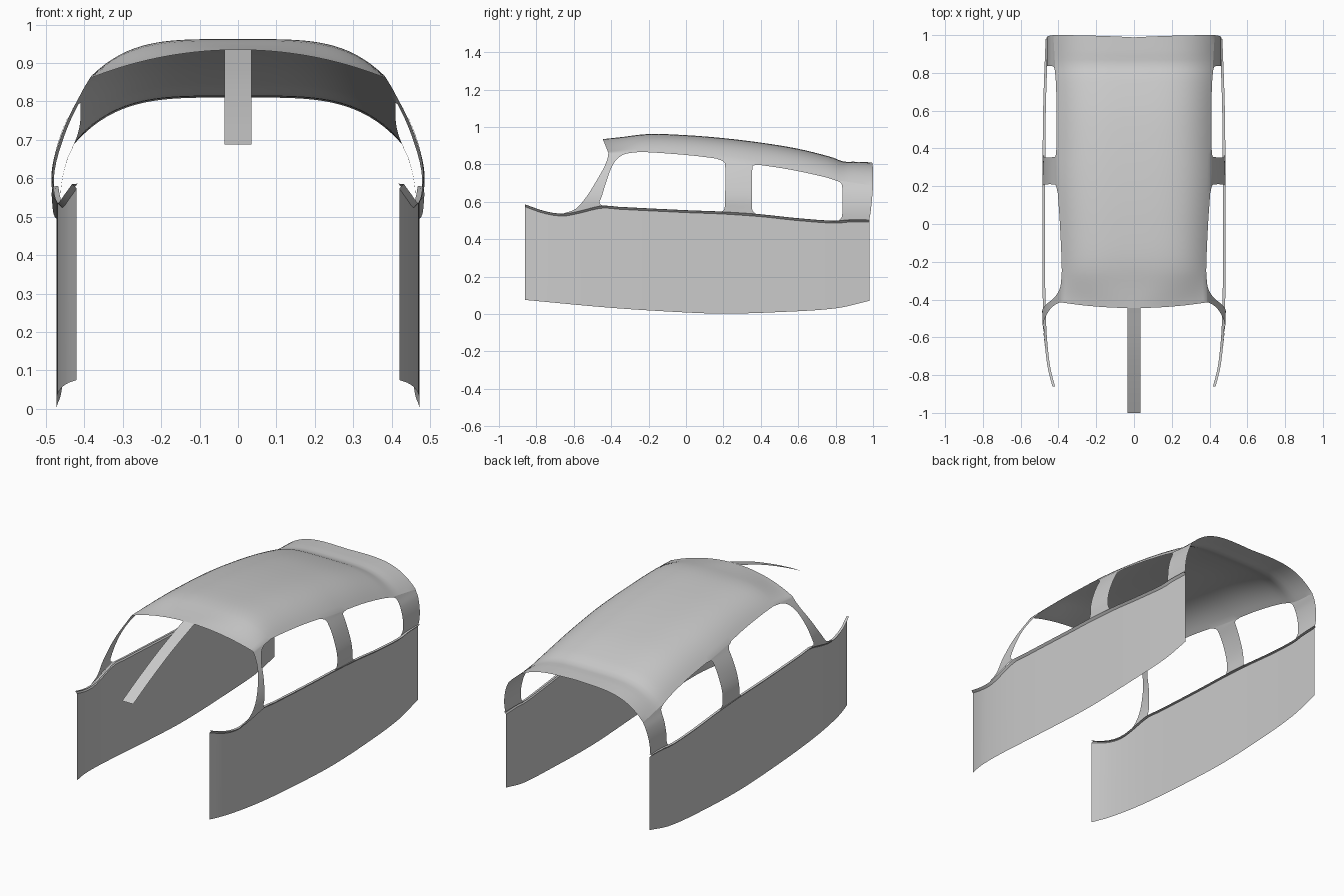
import bpy, bmesh

if "Cube" in bpy.data.objects:
    bpy.data.objects.remove(bpy.data.objects["Cube"])

def curve(pts):
    """Smooth interpolating function through (position, value) points."""
    n = len(pts)
    slope = []
    for i in range(n):
        a, b = pts[max(i - 1, 0)], pts[min(i + 1, n - 1)]
        slope.append((b[1] - a[1]) / (b[0] - a[0]))

    def f(s):
        s = min(max(s, pts[0][0]), pts[-1][0])
        i = 0
        while i < n - 2 and s > pts[i + 1][0]:
            i += 1
        (a, va), (b, vb) = pts[i], pts[i + 1]
        h = b - a
        t = (s - a) / h
        return ((2*t**3 - 3*t**2 + 1) * va + (t**3 - 2*t**2 + t) * h * slope[i]
                + (3*t**2 - 2*t**3) * vb + (t**3 - t**2) * h * slope[i + 1])
    return f

def smooth(a, b, v):
    t = min(max((v - a) / (b - a), 0), 1)
    return t * t * (3 - 2 * t)

def spread(a, b, n):
    return [a + (b - a) * i / n for i in range(n + 1)]

def add_grid(bm, rows):
    vs = [[bm.verts.new(p) for p in r] for r in rows]
    for r, q in zip(vs, vs[1:]):
        for i in range(len(r) - 1):
            bm.faces.new((r[i], r[i + 1], q[i + 1], q[i]))

def finish(name, bm, mirror=True, angle=0.7):
    bmesh.ops.remove_doubles(bm, verts=bm.verts, dist=0.0003)
    bmesh.ops.recalc_face_normals(bm, faces=bm.faces)
    me = bpy.data.meshes.new(name)
    bm.to_mesh(me)
    bm.free()
    ob = bpy.data.objects.new(name, me)
    bpy.context.collection.objects.link(ob)
    if mirror:
        ob.modifiers.new("Mirror", 'MIRROR').merge_threshold = 0.0005
    bpy.context.view_layer.objects.active = ob
    ob.select_set(True)
    bpy.ops.object.shade_smooth_by_angle(angle=angle)
    ob.select_set(False)
    return ob

# Guide curves along the length
roof_z = curve([(-.45, .934), (-.35, .945), (-.2, .962), (0, .956), (.2, .94), (.4, .916),
                (.6, .883), (.78, .838), (.84, .815), (.9, .814), (1, .81)])
window_top = curve([(-.42, .86), (-.27, .867), (0, .85), (.2, .826), (.36, .802),
                    (.55, .773), (.75, .73), (.85, .70), (1, .69)])
sill_z = curve([(-.86, .585), (-.76, .55), (-.66, .535), (-.58, .548), (-.45, .578), (-.36, .572),
                (0, .554), (.2, .546), (.4, .532), (.6, .511), (.8, .497), (.87, .503), (.98, .503)])
keel_z = curve([(-.86, .075), (-.4, .033), (0, .008), (.2, .002), (.45, .008), (.8, .03), (.98, .07)])
panel_x = curve([(-.86, .42), (-.76, .445), (-.6, .463), (-.4, .471), (0, .473), (.6, .469), (.98, .456)])

# Outward bulge of the cabin side, front and rear
side_front = curve([(.5, .48), (.56, .484), (.61, .486), (.67, .475), (.74, .452), (.8, .422), (.87, .38)])
side_rear = curve([(.49, .459), (.55, .462), (.6, .457), (.65, .444), (.69, .426), (.74, .405), (.8, .38)])

def side_x(y, z):
    w = smooth(.1, .9, y)
    front = min(0, panel_x(y) - .470) if y < -.4 else 0
    return side_front(z) * (1 - w) + side_rear(z) * w + front

shell = bmesh.new()

# Pillars: front edge and rear edge from roof to sill, as (y, z)
pillars = [
    ([(-.415, .86), (-.42, .83), (-.44, .78), (-.48, .71), (-.53, .63), (-.59, .562), (-.66, .537)],
     [(-.25, .866), (-.335, .852), (-.39, .80), (-.425, .71), (-.45, .63), (-.463, .593), (-.44, .577)]),
    ([(.165, .83), (.203, .812), (.21, .78), (.21, .69), (.209, .60), (.205, .563), (.19, .546)],
     [(.40, .795), (.36, .793), (.354, .765), (.352, .69), (.352, .60), (.355, .555), (.375, .534)]),
    ([(.79, .72), (.826, .702), (.835, .68), (.837, .64), (.837, .57), (.833, .52), (.815, .498)],
     [(1, .69), (.999, .675), (.998, .65), (.995, .62), (.99, .57), (.985, .53), (.98, .503)]),
]
COLS = 8
for front, rear in pillars:
    fs = [curve([(i, p[k]) for i, p in enumerate(e)]) for e in (front, rear) for k in (0, 1)]
    rows = []
    for s in spread(0, 6, 24):
        row = []
        for t in spread(0, 1, COLS):
            y = fs[0](s) * (1 - t) + fs[2](s) * t
            z = fs[1](s) * (1 - t) + fs[3](s) * t
            if s == 0:
                z = window_top(y)
            if s == 6:
                z = sill_z(y)
            row.append((side_x(y, z), y, z))
        rows.append(row)
    add_grid(shell, rows)

# Roof: arched sections from centre line to window tops
stations = (spread(-.415, -.25, COLS) + spread(-.25, .165, 10)[1:] + spread(.165, .40, COLS)[1:]
            + spread(.40, .79, 10)[1:] + spread(.79, 1, COLS)[1:])
rows = []
for ye in stations:
    ze = window_top(ye)
    xe = side_x(ye, ze)
    power = 2 + 2 * smooth(-.42, -.22, ye)
    lead = .03 * (1 - smooth(-.415, -.22, ye))
    notch = .012 * smooth(.85, 1, ye)
    row = []
    for u in spread(0, 1, 20):
        y = ye - lead * (1 - u * u) - notch * (1 - u) ** 2
        zc = roof_z(y)
        row.append((xe * u, y, zc - (zc - ze) * u ** power))
    rows.append(row)
add_grid(shell, rows)
finish("cabin_shell", shell)

# Side panels: tall thin sheets following the plan curve
lengths = spread(-.86, .98, 48)
bm = bmesh.new()
add_grid(bm, [[(panel_x(y), y, keel_z(y)), (panel_x(y), y, sill_z(y) - .012)] for y in lengths])
finish("side_panel", bm)

# Sill: narrow ledge overhanging the side panels
bm = bmesh.new()
add_grid(bm, [[(panel_x(y), y, sill_z(y) - .012), (panel_x(y) + .012, y, sill_z(y)),
               (panel_x(y) - .002, y, sill_z(y) + .001)] for y in lengths])
finish("window_sill", bm)

# Centre strut: flat strip running down from the roof front
strut_z = curve([(-1, .688), (-.85, .765), (-.65, .857), (-.445, .935)])
bm = bmesh.new()
add_grid(bm, [[(x, y, strut_z(y)) for x in (-.035, .035)] for y in spread(-1, -.445, 12)])
finish("windscreen_strut", bm, mirror=False)
